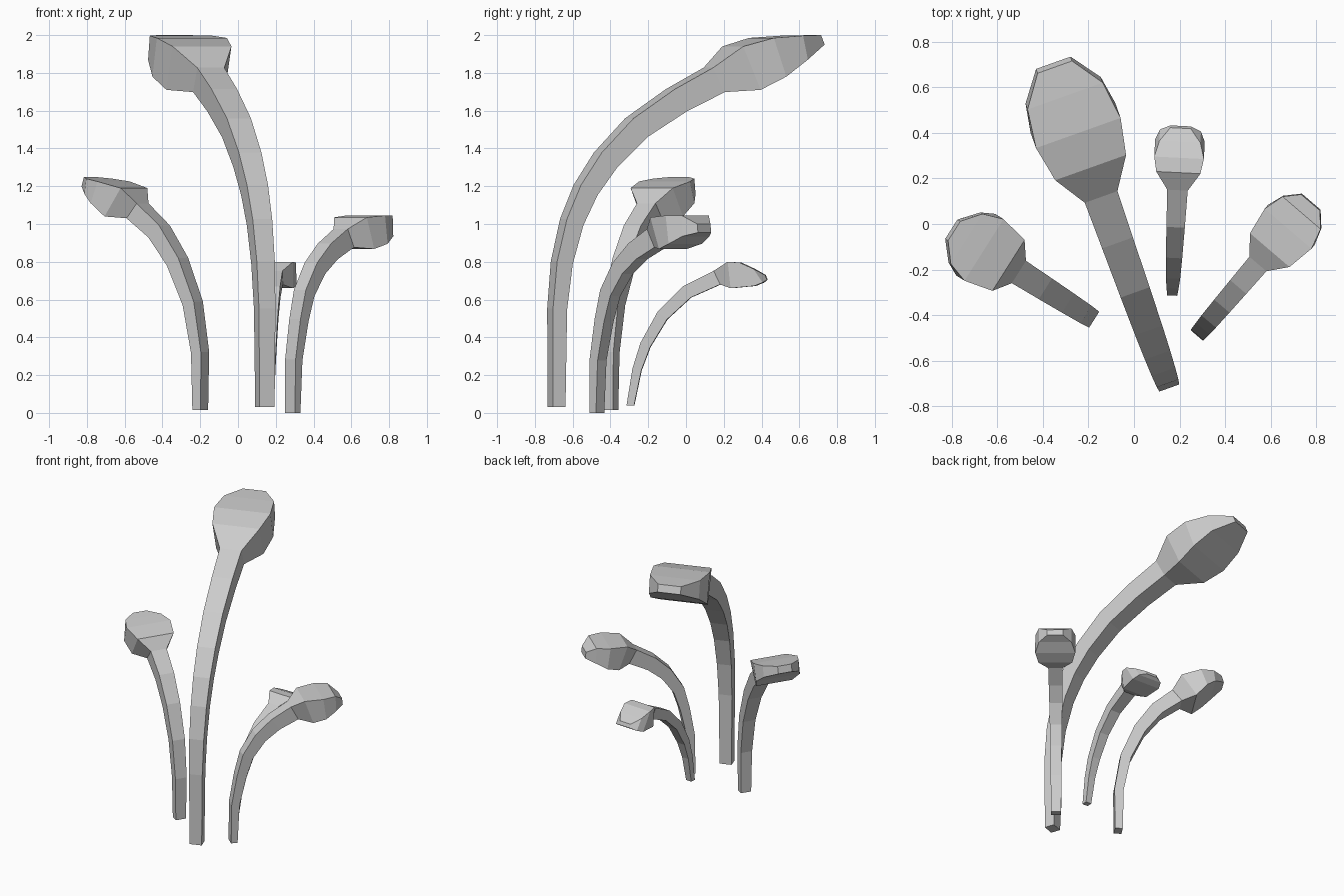
import bpy, bmesh
from mathutils import Vector


def stalk(name, direction, offset, path, thick, width, head):
    """Square stem swept along a (u, z) path, lofted into a flat-topped head.
    thick / width: (base, neck) full thickness and half width.
    head rings: (u top, z top, u bottom, z bottom, half width)."""
    d = Vector((*direction, 0)).normalized()
    r = Vector((d.y, -d.x, 0))
    up = Vector((0, 0, 1))

    # stem sections, perpendicular to the path
    rings = []
    n = len(path)
    for i, (u, z) in enumerate(path):
        a, b = path[max(i - 1, 0)], path[min(i + 1, n - 1)]
        t = Vector((b[0] - a[0], b[1] - a[1])).normalized()
        if i == 0:
            t = Vector((0, 1))
        f = i / (n - 1)
        h = (thick[0] + (thick[1] - thick[0]) * f) / 2
        w = width[0] + (width[1] - width[0]) * f
        rings.append((u - t.y * h, z + t.x * h, u + t.y * h, z - t.x * h, w))
    rings += head

    # loft through all sections
    bm = bmesh.new()
    loops = []
    for ut, zt, ub, zb, w in rings:
        corners = ((ut, -w, zt), (ut, w, zt), (ub, w, zb), (ub, -w, zb))
        loops.append([bm.verts.new(d * u + r * (offset + v) + up * z)
                      for u, v, z in corners])
    for a, b in zip(loops, loops[1:]):
        for k in range(4):
            m = (k + 1) % 4
            bm.faces.new((a[k], a[m], b[m], b[k]))
    bm.faces.new(loops[0])
    bm.faces.new(loops[-1])
    bmesh.ops.recalc_face_normals(bm, faces=bm.faces)
    me = bpy.data.meshes.new(name)
    bm.to_mesh(me)
    bm.free()
    bpy.context.collection.objects.link(bpy.data.objects.new(name, me))


# tall centre stalk
stalk("tall_stalk", (-0.336, 0.942), -0.096,
      [(-.693, .03), (-.69, .55), (-.664, .795), (-.608, 1.01), (-.53, 1.18),
       (-.417, 1.34), (-.245, 1.51), (-.02, 1.655), (.193, 1.763)],
      (.07, .145), (.042, .076),
      [(.297, 1.94, .395, 1.71, .165), (.458, 1.985, .528, 1.78, .197),
       (.63, 1.997, .657, 1.87, .175), (.765, 2.0, .785, 1.95, .08)])

# left stalk
stalk("left_stalk", (-0.845, 0.535), -0.448,
      [(-.047, .015), (-.046, .32), (0, .58), (.095, .80), (.21, .96), (.346, 1.07)],
      (.052, .102), (.037, .058),
      [(.368, 1.19, .469, 1.04, .132), (.495, 1.225, .538, 1.11, .16),
       (.585, 1.24, .597, 1.16, .13), (.65, 1.25, .665, 1.20, .05)])

# right stalk
stalk("right_stalk", (0.65, 0.76), 0.527,
      [(-.17, 0), (-.162, .28), (-.12, .49), (-.077, .635), (.01, .765),
       (.115, .855), (.246, .925)],
      (.045, .11), (.034, .049),
      [(.30, 1.035, .36, .868, .114), (.424, 1.045, .445, .895, .135),
       (.515, 1.045, .52, .935, .11), (.575, 1.0, .58, .955, .054)])

# small rear stalk
stalk("small_stalk", (0.05, 1), 0.183,
      [(-.285, .04), (-.25, .23), (-.205, .36), (-.115, .515), (.015, .64), (.175, .716)],
      (.04, .08), (.022, .045),
      [(.235, .80, .25, .66, .097), (.30, .795, .375, .672, .109),
       (.37, .763, .42, .69, .09), (.43, .73, .44, .705, .045)])
